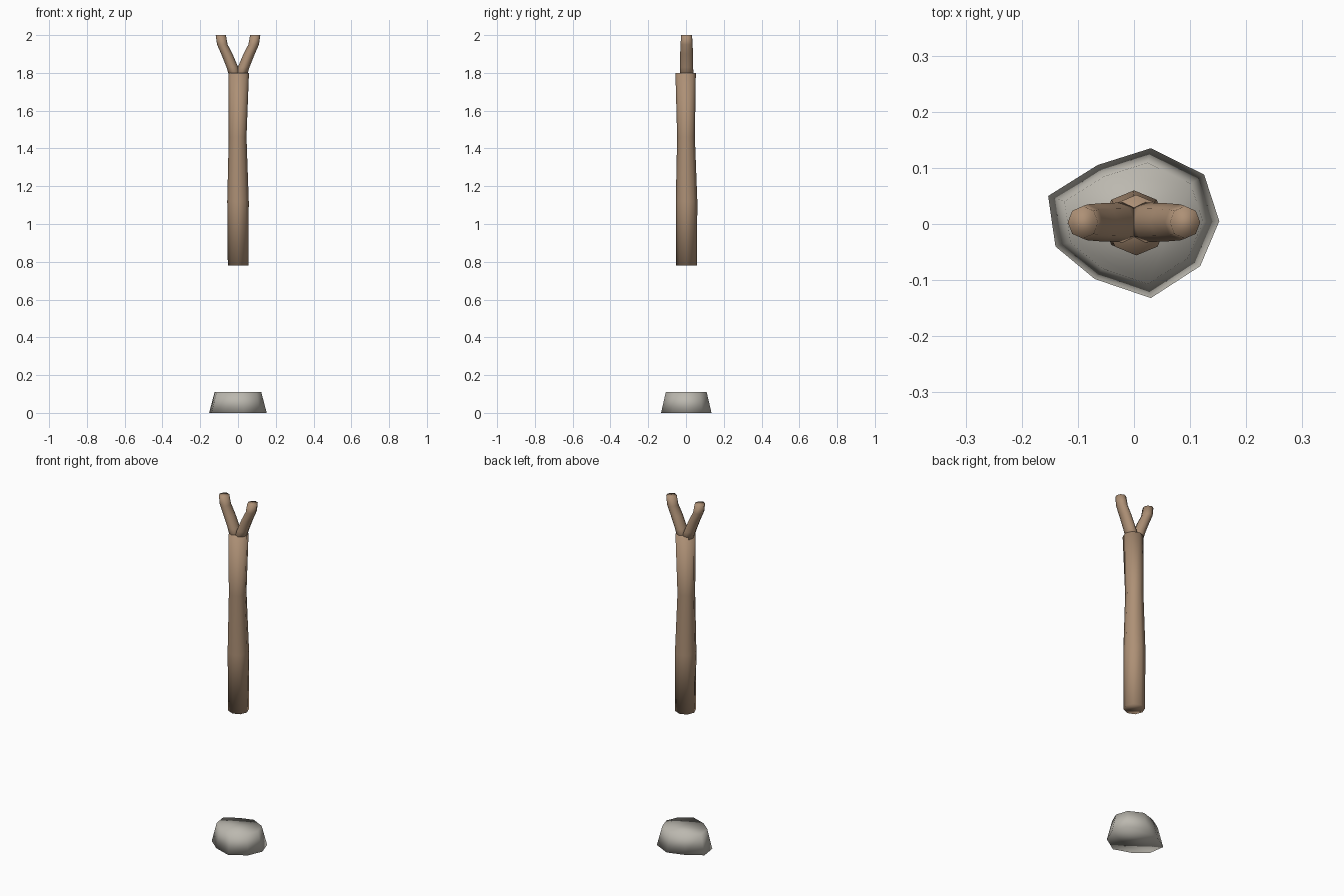
import bpy, bmesh
from math import cos, sin, tau

if "Cube" in bpy.data.objects:
    bpy.data.objects.remove(bpy.data.objects["Cube"])


def loft(name, rings, mat):
    """Closed, fully smooth low-poly skin through rings of points."""
    bm = bmesh.new()
    loops = [[bm.verts.new(p) for p in ring] for ring in rings]
    n = len(loops[0])
    for a, b in zip(loops, loops[1:]):
        for i in range(n):
            j = (i + 1) % n
            bm.faces.new((a[i], a[j], b[j], b[i]))
    bm.faces.new(loops[0][::-1])
    bm.faces.new(loops[-1])
    bmesh.ops.recalc_face_normals(bm, faces=bm.faces)
    for f in bm.faces:
        f.smooth = True
    me = bpy.data.meshes.new(name)
    bm.to_mesh(me)
    bm.free()
    ob = bpy.data.objects.new(name, me)
    bpy.context.collection.objects.link(ob)
    me.materials.append(mat)
    return ob


def ring(x, y, z, rx, ry, n=8):
    return [(x + rx * cos(tau * i / n), y + ry * sin(tau * i / n), z) for i in range(n)]


def material(name, color):
    m = bpy.data.materials.new(name)
    m.diffuse_color = color
    m.use_nodes = True
    m.node_tree.nodes["Principled BSDF"].inputs["Base Color"].default_value = m.diffuse_color
    return m


wood = material("wood", (0.42, 0.28, 0.18, 1))
stone = material("stone", (0.50, 0.48, 0.43, 1))

# Irregular nine-sided foot stone, tapering upward
outline = [(0.152, 0.005), (0.125, 0.088), (0.03, 0.135), (-0.065, 0.105), (-0.153, 0.05),
           (-0.14, -0.04), (-0.07, -0.098), (0.03, -0.132), (0.118, -0.075)]
loft("foot_stone", [[(x * s, y * s, z) for x, y in outline]
                    for s, z in ((1, 0), (0.81, 0.11))], stone)

# Slightly bent post: x, y, z, radius
post = [(0.001, 0.003, 0.78, 0.055), (0.0, 0.003, 1.12, 0.057),
        (-0.002, 0.0, 1.46, 0.047), (0.004, -0.002, 1.80, 0.054)]
loft("post", [ring(x, y, z, r, r) for x, y, z, r in post], wood)

# Two curved fork arms starting inside the post: x, z, x radius, y radius
arm = [(0.008, 1.76, 0.031, 0.037), (0.030, 1.83, 0.031, 0.035), (0.059, 1.90, 0.030, 0.034),
       (0.083, 1.95, 0.028, 0.032), (0.091, 2.00, 0.027, 0.029)]
for side, name in ((1, "right_fork"), (-1, "left_fork")):
    loft(name, [ring(side * x, 0.003, z, rx, ry) for x, z, rx, ry in arm], wood)
